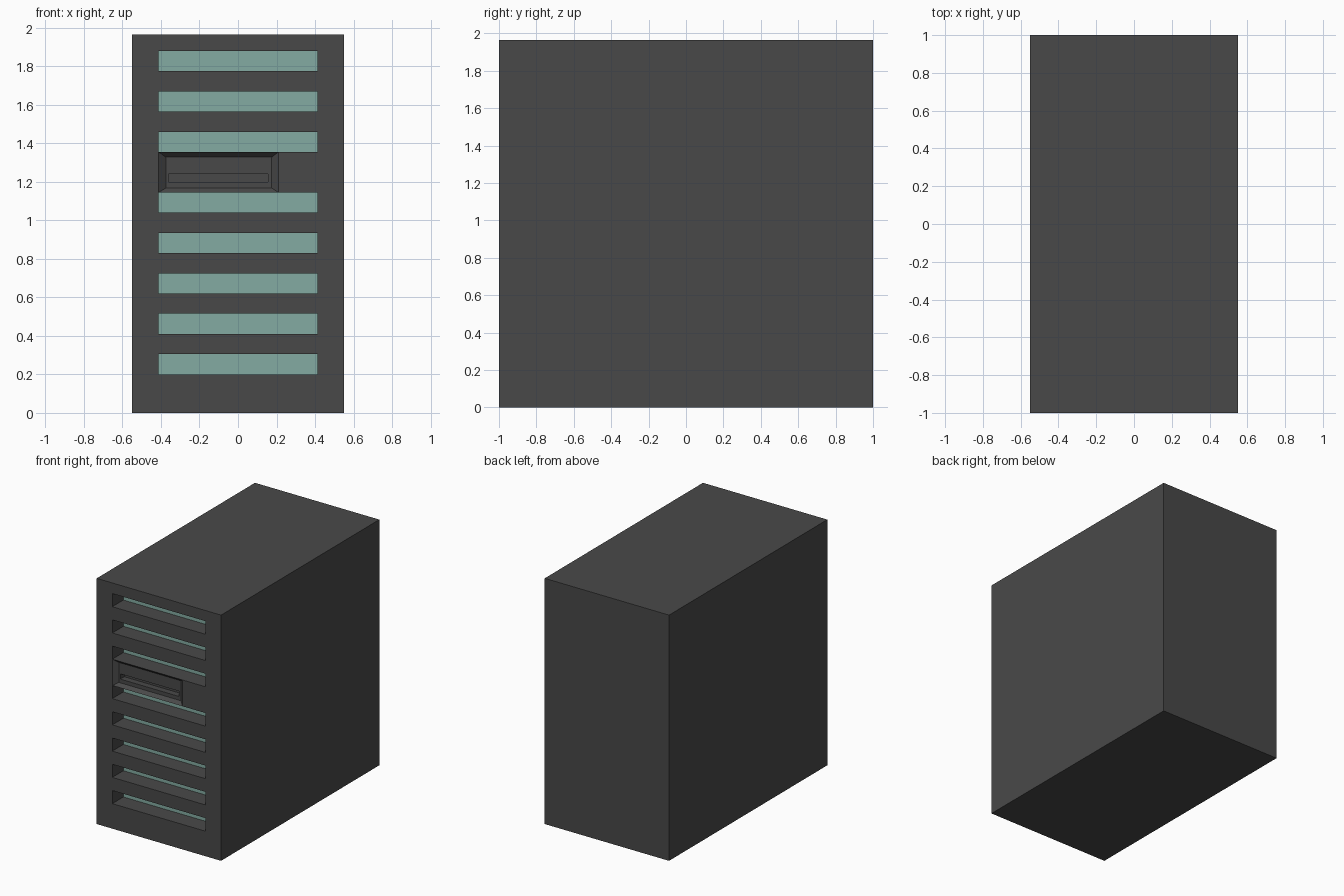
import bpy
import bmesh

if "Cube" in bpy.data.objects:
    bpy.data.objects.remove(bpy.data.objects["Cube"])

W, D, H = 0.55, 1.0, 1.965          # half width, half depth, height
SLOT_X, SLOT_H, PITCH = 0.412, 0.105, 0.21
SLOT_DEPTH = 0.14
SLOTS = [0.20 + PITCH * i for i in range(5)] + [1.355 + PITCH * i for i in range(3)]


def material(name, rgb):
    m = bpy.data.materials.new(name)
    m.diffuse_color = (*rgb, 1)
    m.use_nodes = True
    m.node_tree.nodes["Principled BSDF"].inputs["Base Color"].default_value = m.diffuse_color
    return m


def corners(rect, y):
    x0, x1, z0, z1 = rect
    return [(x0, y, z0), (x1, y, z0), (x1, y, z1), (x0, y, z1)]


def quad(bm, pts):
    bm.faces.new([bm.verts.new(p) for p in pts])


def plate(bm, rect, y):
    """Flat face looking towards the front."""
    quad(bm, corners(rect, y))


def walls(bm, front, yf, back, yb, outward=False):
    """Four side walls joining two rectangles; face inward for recesses."""
    a, b = corners(front, yf), corners(back, yb)
    for i in range(4):
        j = (i + 1) % 4
        pts = [a[i], a[j], b[j], b[i]]
        quad(bm, pts[::-1] if outward else pts)


def finish(bm, name, mat):
    bmesh.ops.remove_doubles(bm, verts=bm.verts, dist=1e-5)
    me = bpy.data.meshes.new(name)
    bm.to_mesh(me)
    bm.free()
    me.materials.append(mat)
    ob = bpy.data.objects.new(name, me)
    bpy.context.collection.objects.link(ob)
    return ob


dark = material("dark_grey", (0.066, 0.066, 0.066))
teal = material("pale_teal", (0.23, 0.41, 0.36))
drive_rect = (-SLOT_X, 0.21, SLOTS[4] + SLOT_H, SLOTS[5])

# Case: outer shell, front stiles, bars and slot walls
bm = bmesh.new()
outer = (-W, W, 0, H)
walls(bm, outer, -D, outer, D, outward=True)
quad(bm, corners(outer, D)[::-1])
plate(bm, (-W, -SLOT_X, 0, H), -D)
plate(bm, (SLOT_X, W, 0, H), -D)
z = 0
for i, s in enumerate(SLOTS + [H]):
    left = drive_rect[1] if i == 5 else -SLOT_X    # drive bay leaves a short bar
    plate(bm, (left, SLOT_X, z, s), -D)
    z = s + SLOT_H
for s in SLOTS:
    r = (-SLOT_X, SLOT_X, s, s + SLOT_H)
    walls(bm, r, -D, r, -D + SLOT_DEPTH)
finish(bm, "case", dark)

# Drive bay: bevelled recess with a narrow disk slit
bm = bmesh.new()
inner = (-0.375, 0.175, 1.168, 1.328)
slit = (-0.362, 0.156, 1.198, 1.24)
yi = -D + 0.03
walls(bm, drive_rect, -D, inner, yi)
plate(bm, (inner[0], inner[1], inner[2], slit[2]), yi)
plate(bm, (inner[0], inner[1], slit[3], inner[3]), yi)
plate(bm, (inner[0], slit[0], slit[2], slit[3]), yi)
plate(bm, (slit[1], inner[1], slit[2], slit[3]), yi)
walls(bm, slit, yi, slit, yi + 0.05)
plate(bm, slit, yi + 0.05)
finish(bm, "drive_bay", dark)

# Coloured panel behind the slots
bm = bmesh.new()
r = (-SLOT_X, SLOT_X, SLOTS[0], SLOTS[-1] + SLOT_H)
plate(bm, r, -D + SLOT_DEPTH)
finish(bm, "vent_panel", teal)
